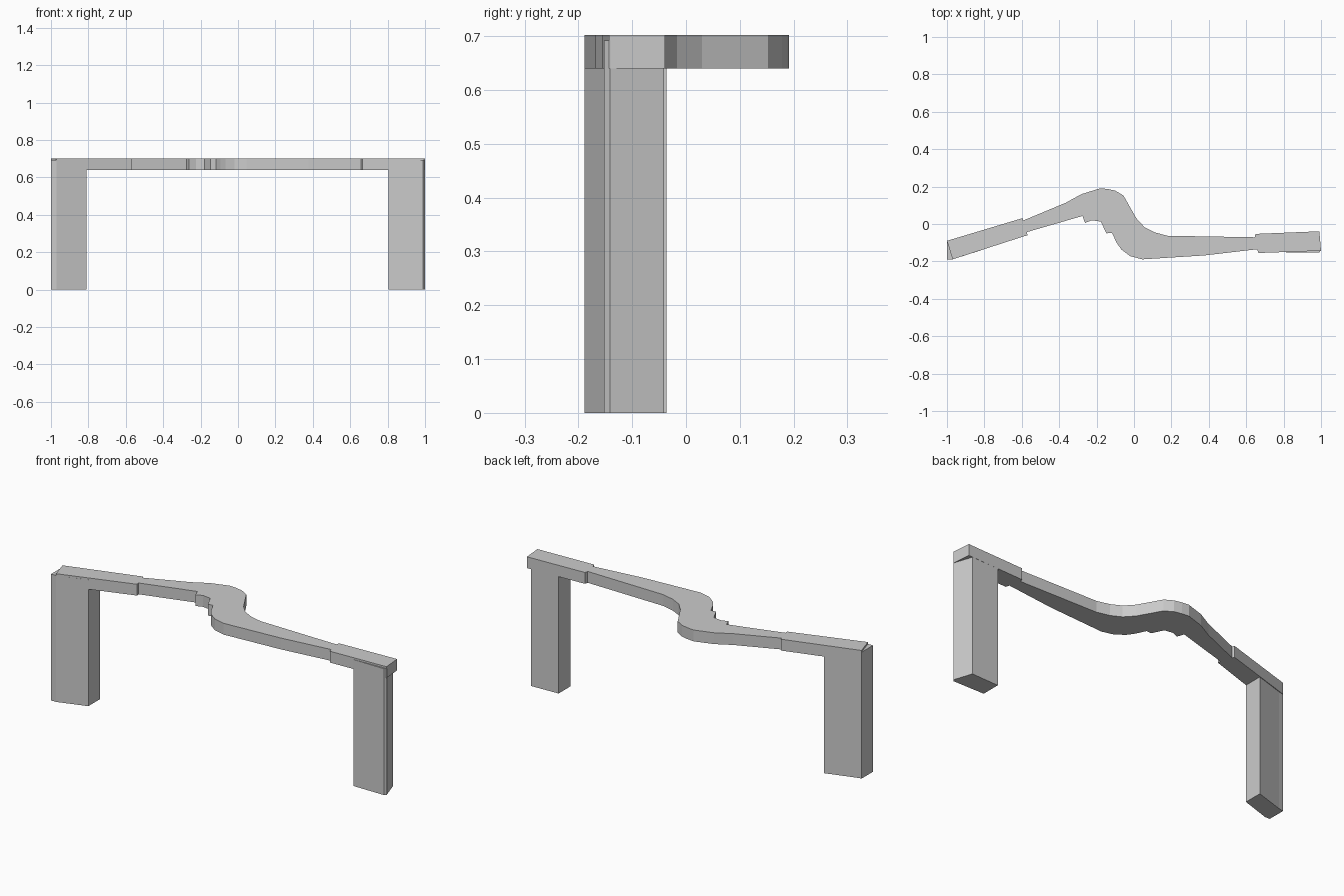
import bpy, bmesh


def prism(name, outline, z0, z1):
    """Extrude a plan outline (counter-clockwise) from z0 to z1."""
    bm = bmesh.new()
    face = bm.faces.new([bm.verts.new((x, y, z0)) for x, y in outline])
    res = bmesh.ops.extrude_face_region(bm, geom=[face])
    top = [g for g in res["geom"] if isinstance(g, bmesh.types.BMVert)]
    bmesh.ops.translate(bm, verts=top, vec=(0, 0, z1 - z0))
    bmesh.ops.recalc_face_normals(bm, faces=bm.faces)
    mesh = bpy.data.meshes.new(name)
    bm.to_mesh(mesh)
    bm.free()
    obj = bpy.data.objects.new(name, mesh)
    bpy.context.collection.objects.link(obj)
    return obj


# Winding deck: front edge from left to right, back edge returning
front_edge = [
    (-0.97, -0.189), (-0.57, -0.06), (-0.572, -0.043), (-0.275, 0.043),
    (-0.262, 0.006), (-0.225, 0.02), (-0.178, 0.013), (-0.147, -0.05),
    (-0.118, -0.047), (-0.093, -0.1), (-0.067, -0.137), (-0.02, -0.172),
    (0.045, -0.189), (0.377, -0.168), (0.658, -0.135), (0.665, -0.155),
    (1.0, -0.143),
]
back_edge = [
    (0.991, -0.039), (0.65, -0.053), (0.645, -0.071), (0.18, -0.063),
    (0.11, -0.045), (0.056, -0.017), (0.013, 0.03), (-0.024, 0.095),
    (-0.056, 0.152), (-0.1, 0.178), (-0.14, 0.187), (-0.18, 0.191),
    (-0.28, 0.16), (-0.366, 0.113), (-0.592, 0.019), (-0.597, 0.031),
    (-1.0, -0.09),
]
prism("deck", front_edge + back_edge, 0.64, 0.702)

# End supports, skewed in plan to follow the deck
prism("left_leg", [(-1.0, -0.189), (-0.97, -0.189), (-0.81, -0.138),
                   (-0.81, -0.036), (-0.97, -0.085), (-1.0, -0.092)], 0, 0.692)
prism("right_leg", [(0.805, -0.151), (0.99, -0.152), (1.0, -0.141),
                    (0.967, -0.041), (0.805, -0.047)], 0, 0.692)
